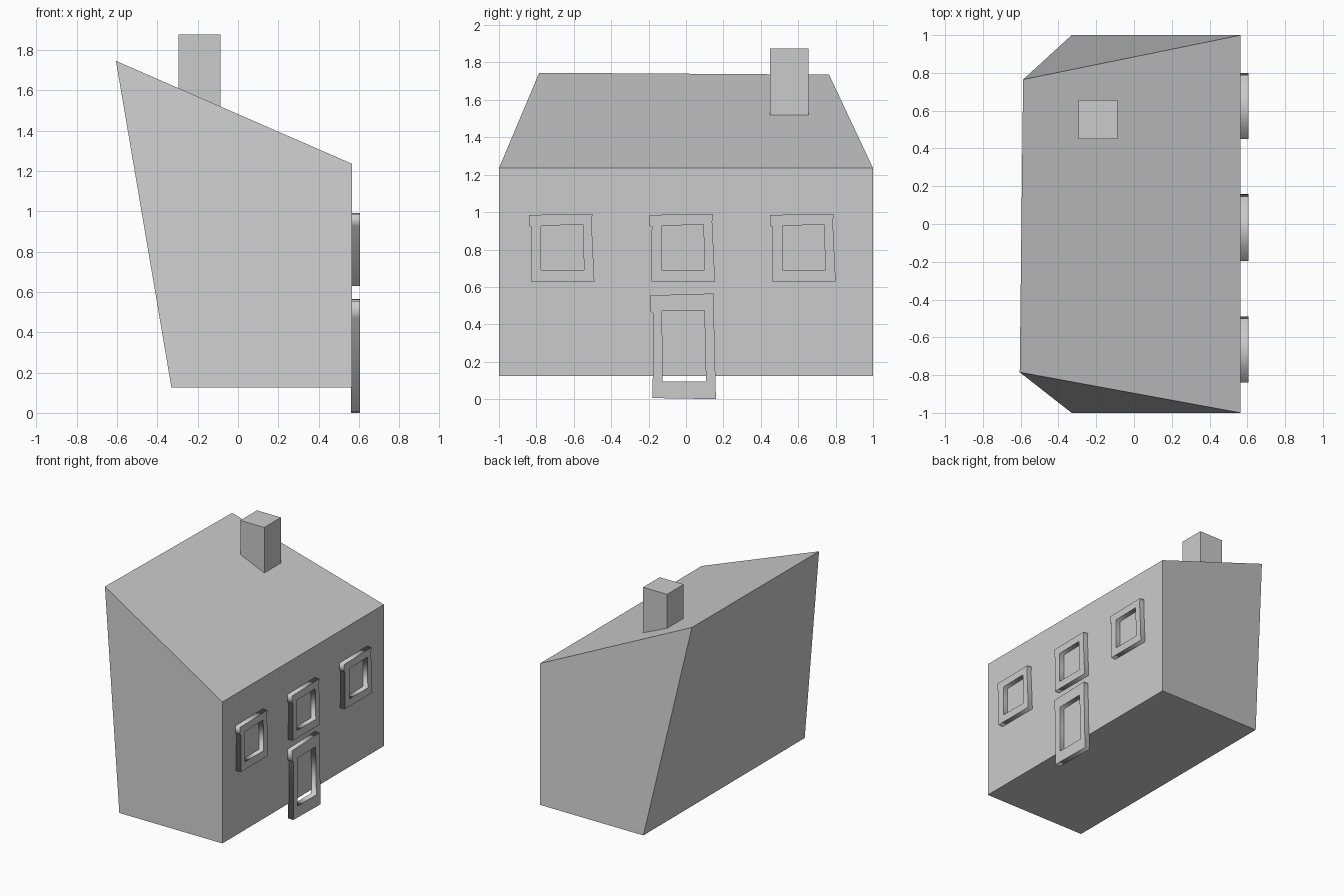
import bpy
import math

if "Cube" in bpy.data.objects:
    bpy.data.objects.remove(bpy.data.objects["Cube"])


def mesh_object(name, verts, faces):
    mesh = bpy.data.meshes.new(name)
    mesh.from_pydata(verts, [], faces)
    obj = bpy.data.objects.new(name, mesh)
    bpy.context.collection.objects.link(obj)
    return obj


def frame(name, outer, inner, shift=0.0, x0=0.563, x1=0.605):
    """Extruded outline with a hole, drawn in (y, z) on the +x wall."""
    curve = bpy.data.curves.new(name, 'CURVE')
    curve.dimensions = '2D'
    curve.fill_mode = 'BOTH'
    curve.extrude = (x1 - x0) / 2
    for loop in (outer, inner):
        spline = curve.splines.new('POLY')
        spline.points.add(len(loop) - 1)
        for point, (y, z) in zip(spline.points, loop):
            point.co = (y, z, 0, 1)
        spline.use_cyclic_u = True
    obj = bpy.data.objects.new(name, curve)
    bpy.context.collection.objects.link(obj)
    obj.rotation_euler = (math.pi / 2, 0, math.pi / 2)
    obj.location = ((x0 + x1) / 2, shift, 0)
    bpy.ops.object.select_all(action='DESELECT')
    obj.select_set(True)
    bpy.context.view_layer.objects.active = obj
    bpy.ops.object.convert(target='MESH')


# House body: leaning back wall and a single sloping roof
mesh_object("house_body", [
    (-0.33, -1, 0.125), (0.565, -1, 0.125), (0.565, -1, 1.235), (-0.605, -0.785, 1.745),
    (-0.33, 1, 0.125), (0.565, 1, 0.125), (0.565, 1, 1.235), (-0.587, 0.765, 1.735)],
    [(0, 1, 2, 3), (4, 7, 6, 5), (0, 4, 5, 1), (1, 5, 6, 2), (2, 6, 7, 3), (3, 7, 4, 0)])

# Chimney
bpy.ops.mesh.primitive_cube_add(size=1, location=(-0.191, 0.553, 1.695))
chimney = bpy.context.object
chimney.name = "chimney"
chimney.scale = (0.208, 0.206, 0.36)

# Three window frames
window_outer = [(-0.84, 0.985), (-0.84, 0.927), (-0.828, 0.922), (-0.83, 0.63),
                (-0.49, 0.63), (-0.505, 0.95), (-0.5, 0.99)]
window_inner = [(-0.775, 0.927), (-0.775, 0.69), (-0.545, 0.69), (-0.552, 0.933)]
for i in range(3):
    frame(f"window_frame_{i + 1}", window_outer, window_inner, shift=0.645 * i)

# Door frame reaching the ground
door_outer = [(-0.193, 0.555), (-0.19, 0.468), (-0.177, 0.46), (-0.178, 0.006),
              (0.16, 0.0), (0.148, 0.5), (0.147, 0.565)]
door_inner = [(-0.128, 0.47), (-0.125, 0.095), (0.107, 0.095), (0.098, 0.475)]
frame("door_frame", door_outer, door_inner, x0=0.56)
